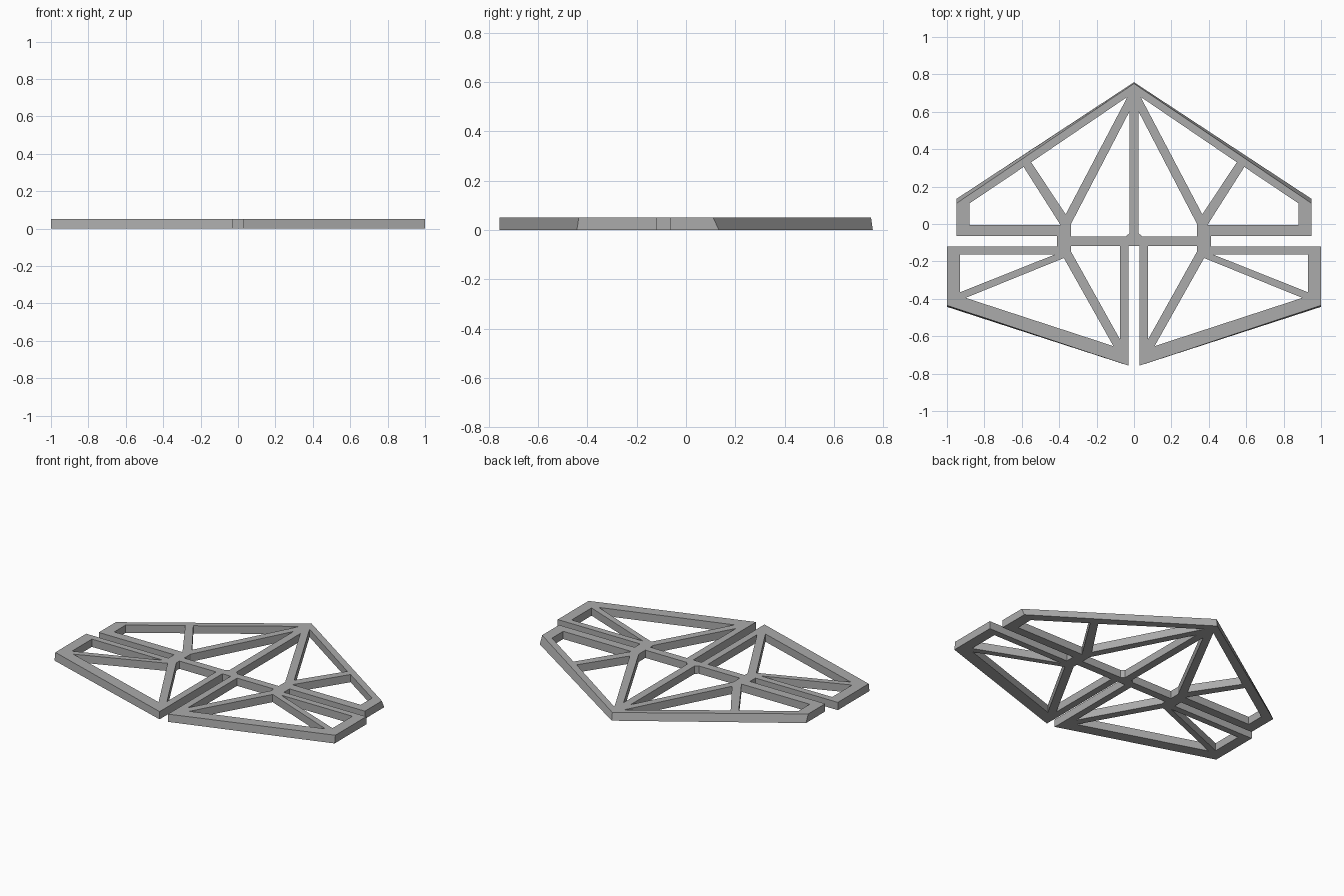
import bpy, bmesh

cube = bpy.data.objects.get("Cube")
if cube:
    bpy.data.objects.remove(cube, do_unlink=True)

HEIGHT = 0.05

# One flat metal colour
grey = bpy.data.materials.new("light_grey")
grey.use_nodes = True
colour = (0.41, 0.41, 0.41, 1)
grey.diffuse_color = colour
grey.node_tree.nodes["Principled BSDF"].inputs["Base Color"].default_value = colour

# Left half of the outer edge, from the front slot round to the back tip
half_edge = [(0.03, -0.117), (0.03, -0.757), (1, -0.443), (1, -0.12), (0.412, -0.12),
             (0.412, -0.063), (0.95, -0.063), (0.95, 0.134)]
back_tip = (0, 0.758)

# Openings of the left half
holes = [
    # beside the spine
    [(0.025, 0.6), (0.337, 0), (0.337, -0.067), (0.045, -0.067), (0.025, -0.05)],
    # along the back edge
    [(0.035, 0.68), (0.55, 0.33), (0.365, 0.052)],
    # back corner
    [(0.59, 0.305), (0.88, 0.11), (0.88, -0.005), (0.393, -0.005)],
    # beside the front slot
    [(0.075, -0.117), (0.337, -0.117), (0.337, -0.147), (0.075, -0.617)],
    # along the front edge
    [(0.11, -0.653), (0.9, -0.395), (0.375, -0.182)],
    # front corner
    [(0.42, -0.162), (0.93, -0.162), (0.93, -0.365)],
]


def mirrored(points):
    return [(-x, y) for x, y in points]


def add_loop(bm, points):
    verts = [bm.verts.new((x, y, 0)) for x, y in points]
    return [bm.edges.new((a, b)) for a, b in zip(verts, verts[1:] + verts[:1])]


# Fill the outline around its openings
bm = bmesh.new()
edges = add_loop(bm, half_edge + [back_tip] + mirrored(half_edge)[::-1])
for hole in holes:
    edges += add_loop(bm, hole)
    edges += add_loop(bm, mirrored(hole))
bmesh.ops.triangle_fill(bm, edges=edges, use_beauty=True)

# Thicken the plate upwards
result = bmesh.ops.extrude_face_region(bm, geom=bm.faces[:], use_keep_orig=True)
top = [v for v in result["geom"] if isinstance(v, bmesh.types.BMVert)]
bmesh.ops.translate(bm, verts=top, vec=(0, 0, HEIGHT))

# Draw the top edge inwards so the sloping sides lean
lean = {(1, -0.443): 0.008, (0.95, 0.134): -0.024, back_tip: -0.007}
for v in top:
    for (x, y), shift in lean.items():
        if abs(abs(v.co.x) - x) < 0.001 and abs(v.co.y - y) < 0.001:
            v.co.y += shift
            break

bmesh.ops.recalc_face_normals(bm, faces=bm.faces[:])
mesh = bpy.data.meshes.new("braced_frame")
bm.to_mesh(mesh)
bm.free()
mesh.materials.append(grey)
frame = bpy.data.objects.new("braced_frame", mesh)
bpy.context.collection.objects.link(frame)
